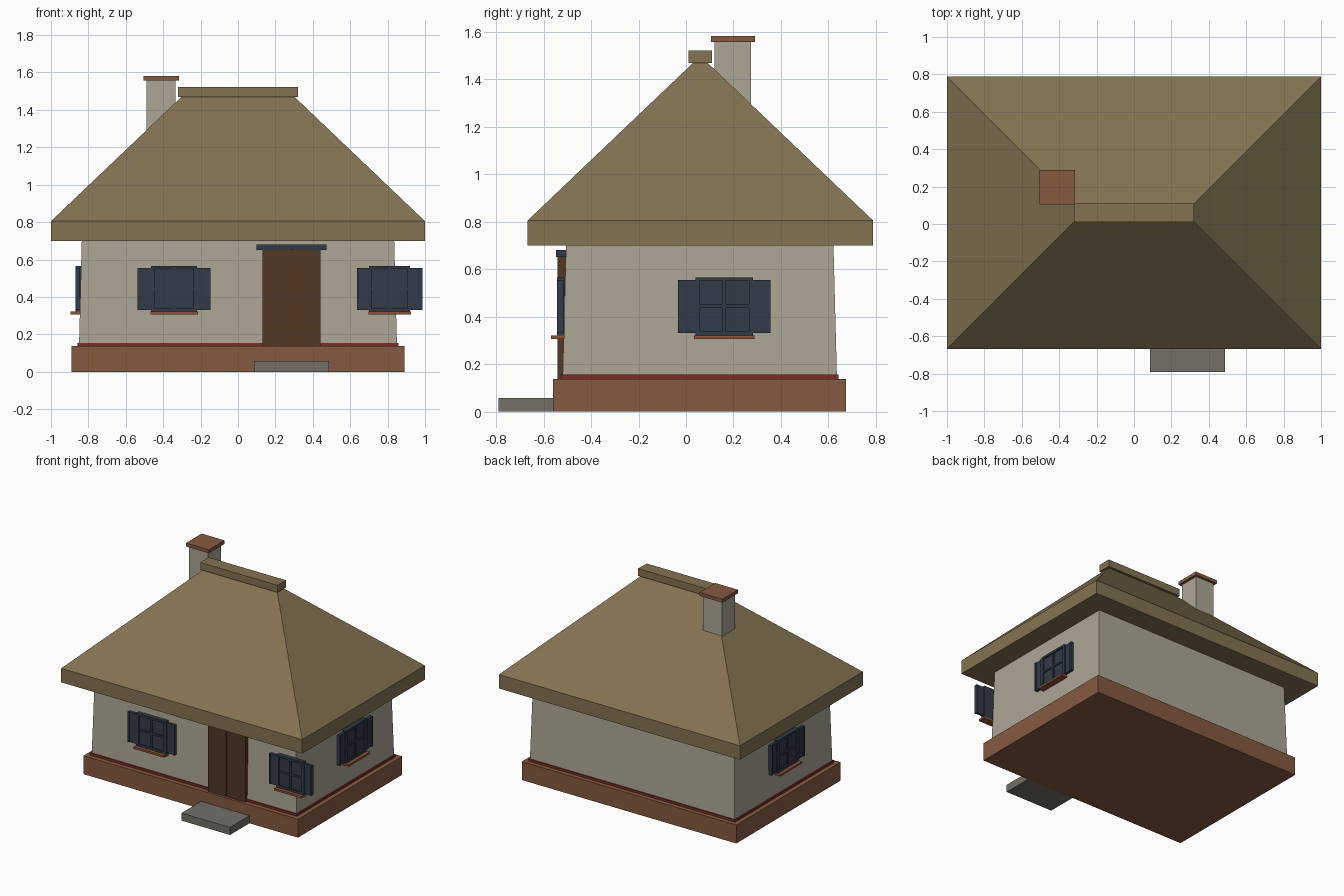
import bpy, bmesh, math
from mathutils import Matrix, Vector

if "Cube" in bpy.data.objects:
    bpy.data.objects.remove(bpy.data.objects["Cube"])


def material(name, r, g, b):
    def lin(c):
        c /= 255
        return c / 12.92 if c <= 0.04045 else ((c + 0.055) / 1.055) ** 2.4
    m = bpy.data.materials.new(name)
    m.diffuse_color = (lin(r), lin(g), lin(b), 1)
    m.use_nodes = True
    m.node_tree.nodes["Principled BSDF"].inputs["Base Color"].default_value = m.diffuse_color
    return m


PLASTER = material("plaster", 172, 166, 148)
THATCH = material("thatch", 131, 115, 82)
BRICK = material("brick", 133, 90, 64)
RED = material("red trim", 122, 44, 36)
WOOD = material("dark wood", 82, 56, 36)
BLUE = material("dark blue paint", 50, 58, 72)
STONE = material("grey stone", 115, 112, 104)
SILL = material("sill wood", 140, 84, 56)


def add_box(bm, x0, x1, y0, y1, z0, z1, inset=0.0):
    """Box whose top may be narrower on every side by inset."""
    v = []
    for z, i in ((z0, 0.0), (z1, inset)):
        v += [bm.verts.new(p) for p in ((x0 + i, y0 + i, z), (x1 - i, y0 + i, z),
                                        (x1 - i, y1 - i, z), (x0 + i, y1 - i, z))]
    bm.faces.new(v[3::-1])
    bm.faces.new(v[4:])
    for k in range(4):
        n = (k + 1) % 4
        bm.faces.new((v[k], v[n], v[4 + n], v[4 + k]))


def make(name, mat, *boxes, matrix=None):
    bm = bmesh.new()
    for b in boxes:
        add_box(bm, *b)
    if matrix:
        bm.transform(matrix)
    me = bpy.data.meshes.new(name)
    bm.to_mesh(me)
    bm.free()
    me.materials.append(mat)
    ob = bpy.data.objects.new(name, me)
    bpy.context.collection.objects.link(ob)
    return ob


# Plinth, trim and gently tapering walls
make("plinth", BRICK, (-0.89, 0.89, -0.56, 0.675, 0, 0.138))
make("wall_trim", RED, (-0.857, 0.857, -0.527, 0.643, 0.138, 0.155))
make("walls", PLASTER, (-0.85, 0.85, -0.52, 0.636, 0.138, 0.71, 0.015))

# Hipped roof on an eave slab, with a ridge cap
make("eave", THATCH, (-1, 1, -0.667, 0.788, 0.70, 0.805))
make("roof", THATCH, (-1, 1, -0.667, 0.788, 0.805, 1.47, 0.698))
make("ridge_cap", THATCH, (-0.32, 0.32, 0.01, 0.11, 1.468, 1.522))

# Chimney
make("chimney", PLASTER, (-0.49, -0.333, 0.12, 0.273, 1.1, 1.556))
make("chimney_cap", BRICK, (-0.505, -0.315, 0.105, 0.29, 1.556, 1.582))

# Double door, lintel and step
make("door", WOOD, (0.13, 0.281, -0.542, -0.505, 0.138, 0.65),
     (0.289, 0.44, -0.542, -0.505, 0.138, 0.65),
     (0.28, 0.29, -0.534, -0.505, 0.138, 0.65))
make("door_lintel", BLUE, (0.10, 0.473, -0.548, -0.505, 0.65, 0.68))
make("step", STONE, (0.085, 0.487, -0.79, -0.55, 0, 0.057))


def window(name, position, turn, s=1.0):
    """Window facing -y at the origin, moved and turned into place."""
    mat = Matrix.Translation(position) @ Matrix.Rotation(math.radians(turn), 4, 'Z') \
        @ Matrix.Diagonal((s, 1, 1, 1))
    w, h = 0.113, 0.122
    bars = [(-w, w, -0.010, 0.012, -h, h)]                       # pane
    for k in (-1, 1):
        bars.append((k * w - 0.009, k * w + 0.009, -0.02, 0.012, -h, h))
        c = k * (h - 0.008)
        bars.append((-w, w, -0.02, 0.012, c - 0.008, c + 0.008))
    bars += [(-0.007, 0.007, -0.018, 0, -h, h), (-w, w, -0.018, 0, -0.007, 0.007)]
    make(name + "_frame", BLUE, *bars, matrix=mat)
    # Shutters with raised borders
    panels = []
    for k in (-1, 1):
        a, b = sorted((k * 0.118, k * 0.195))
        panels += [(a, b, -0.014, 0.006, -0.112, 0.112),
                   (a, a + 0.012, -0.02, 0.006, -0.112, 0.112),
                   (b - 0.012, b, -0.02, 0.006, -0.112, 0.112)]
    make(name + "_shutters", BLUE, *panels, matrix=mat)
    make(name + "_sill", SILL, (-0.127, 0.127, -0.045, 0.012, -0.137, -0.122), matrix=mat)


window("front_left_window", Vector((-0.342, -0.523, 0.443)), 0)
window("front_right_window", Vector((0.811, -0.523, 0.443)), 0, 0.9)
window("right_window", Vector((0.85, 0.161, 0.443)), 90)
window("left_window", Vector((-0.85, 0.03, 0.443)), -90)
